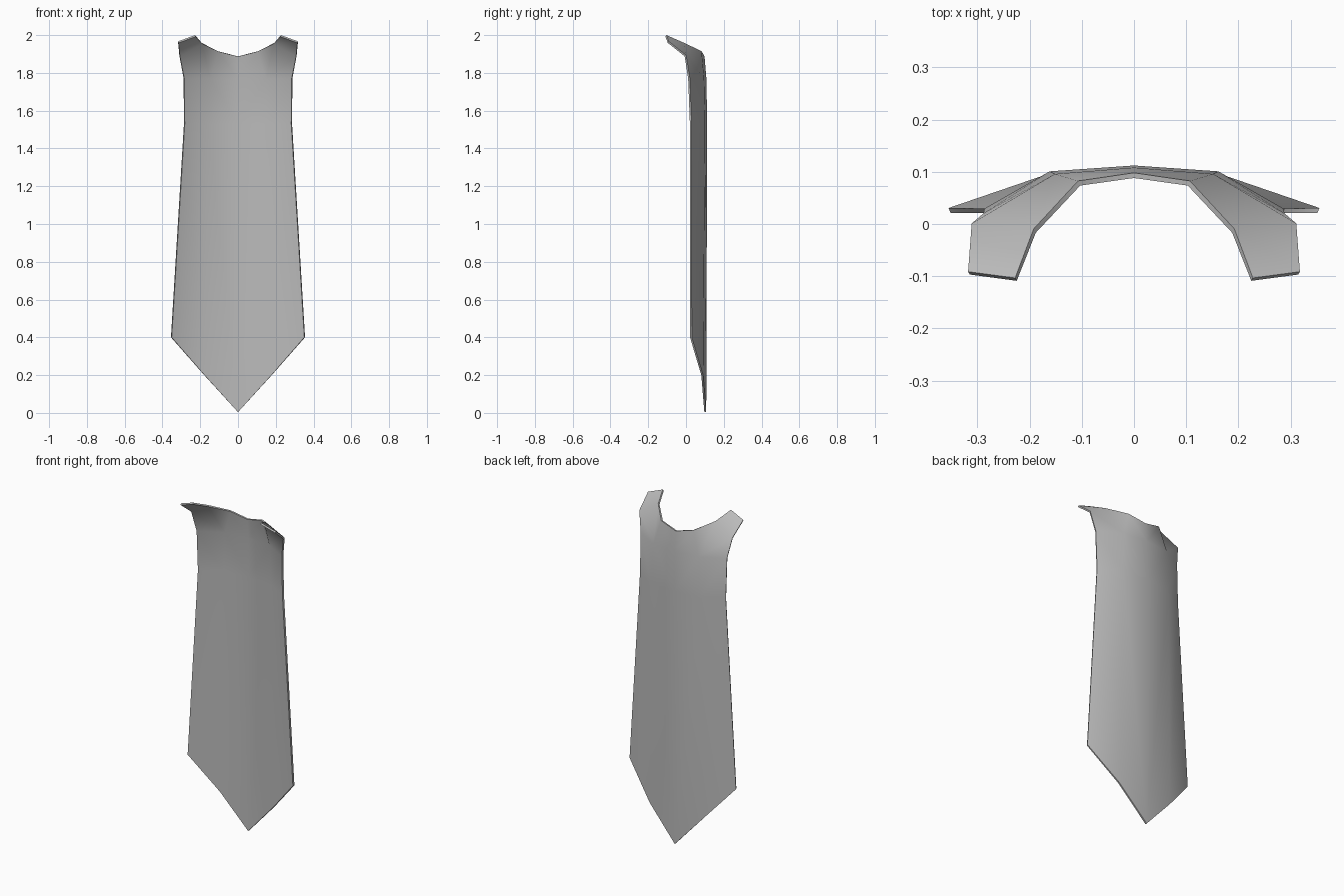
import bpy
import bmesh

if "Cube" in bpy.data.objects:
    bpy.data.objects.remove(bpy.data.objects["Cube"])

# Right half of the cloth as rows from hem to collar: centre, middle, outer edge
ROWS = [
    [(0, 0.102, 0.004), (0.178, 0.086, 0.20), (0.353, 0.026, 0.40)],
    [(0, 0.107, 1.53), (0.160, 0.096, 1.53), (0.284, 0.025, 1.53)],
    [(0, 0.103, 1.77), (0.150, 0.091, 1.77), (0.286, 0.016, 1.77)],
]
NECK = [(0, 0.093, 1.887), (0.105, 0.078, 1.914), (0.190, -0.013, 1.956)]
SHOULDER = [(0.309, -0.003, 1.89), (0.316, -0.094, 1.963), (0.226, -0.106, 1.996)]

bm = bmesh.new()
rows = [[bm.verts.new(p) for p in row] for row in ROWS]
neck = [bm.verts.new(p) for p in NECK]
side, tip_out, tip_in = [bm.verts.new(p) for p in SHOULDER]

# Long hanging panels
for low, high in zip(rows, rows[1:]):
    for i in range(2):
        bm.faces.new((low[i], low[i + 1], high[i + 1], high[i]))

# Collar and shoulder flap
centre, middle, outer = rows[-1]
bm.faces.new((centre, middle, neck[1], neck[0]))
bm.faces.new((middle, neck[2], neck[1]))
bm.faces.new((middle, outer, side, neck[2]))
bm.faces.new((neck[2], side, tip_out, tip_in))

# Mirrored left half
geom = bm.verts[:] + bm.edges[:] + bm.faces[:]
bmesh.ops.mirror(bm, geom=geom, axis='X', merge_dist=0.0005)
bmesh.ops.remove_doubles(bm, verts=bm.verts[:], dist=0.0005)
bmesh.ops.recalc_face_normals(bm, faces=bm.faces[:])

mesh = bpy.data.meshes.new("cape")
bm.to_mesh(mesh)
bm.free()
cape = bpy.data.objects.new("cape", mesh)
bpy.context.collection.objects.link(cape)

# Plain grey cloth
cloth = bpy.data.materials.new("grey_cloth")
cloth.diffuse_color = (0.5, 0.5, 0.5, 1)
cloth.use_nodes = True
cloth.node_tree.nodes["Principled BSDF"].inputs["Base Color"].default_value = cloth.diffuse_color
mesh.materials.append(cloth)

# Thin cloth thickness with crisp borders
bpy.context.view_layer.objects.active = cape
cape.select_set(True)
solid = cape.modifiers.new("thickness", 'SOLIDIFY')
solid.thickness = 0.01
solid.offset = 0
bpy.ops.object.modifier_apply(modifier=solid.name)
bpy.ops.object.shade_smooth_by_angle(angle=0.87)
